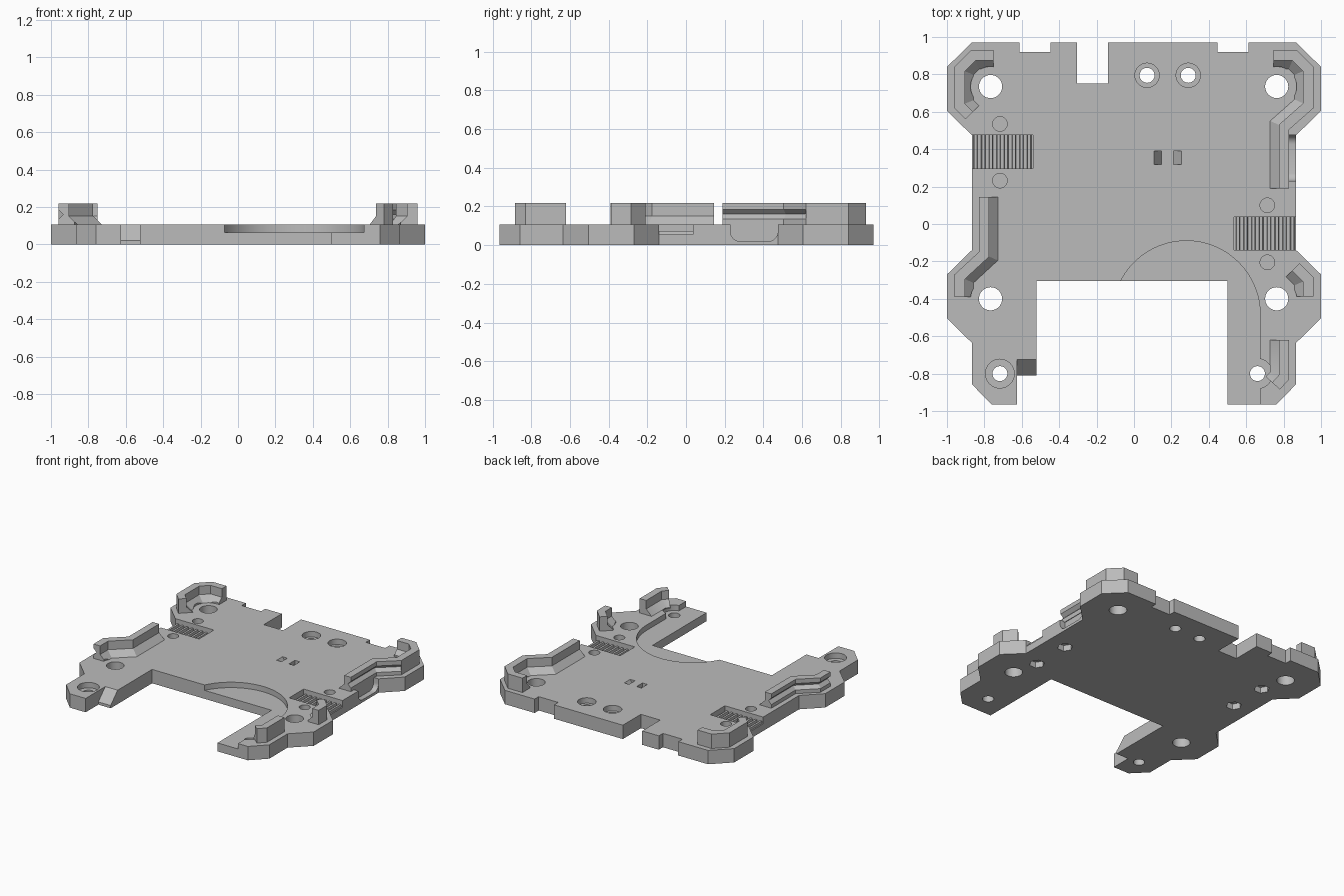
import bpy, bmesh, math
from mathutils import Vector, Matrix

if "Cube" in bpy.data.objects:
    bpy.data.objects.remove(bpy.data.objects["Cube"], do_unlink=True)

grey = bpy.data.materials.new("plain grey")
grey.use_nodes = True
grey.diffuse_color = (0.5, 0.5, 0.5, 1)
grey.node_tree.nodes["Principled BSDF"].inputs["Base Color"].default_value = (0.5, 0.5, 0.5, 1)

TOP, RIM = 0.107, 0.218
ALONG_X = Matrix(((0, 0, 1, 0), (1, 0, 0, 0), (0, 1, 0, 0), (0, 0, 0, 1)))   # profile in y, z
ALONG_Y = Matrix(((1, 0, 0, 0), (0, 0, 1, 0), (0, 1, 0, 0), (0, 0, 0, 1)))   # profile in x, z


def finish(name, bm):
    bmesh.ops.recalc_face_normals(bm, faces=bm.faces[:])
    mesh = bpy.data.meshes.new(name)
    bm.to_mesh(mesh)
    bm.free()
    mesh.materials.append(grey)
    ob = bpy.data.objects.new(name, mesh)
    bpy.context.collection.objects.link(ob)
    return ob


def prism(name, pts, low, high, turn=Matrix()):
    """Extrude a closed outline from low to high, then turn it."""
    bm = bmesh.new()
    face = bm.faces.new([bm.verts.new((x, y, low)) for x, y in pts])
    new = bmesh.ops.extrude_face_region(bm, geom=[face])["geom"]
    bmesh.ops.translate(bm, vec=(0, 0, high - low),
                        verts=[v for v in new if isinstance(v, bmesh.types.BMVert)])
    bm.transform(turn)
    return finish(name, bm)


def ring(x, y, r, n=32, start=0.0, sweep=math.tau):
    return [(x + r * math.cos(start + sweep * i / n), y + r * math.sin(start + sweep * i / n))
            for i in range(n)]


def box(x0, x1, y0, y1):
    return [(x0, y0), (x1, y0), (x1, y1), (x0, y1)]


def sweep(name, path, section):
    """Run a section (inward distance, height) along a path with mitred corners."""
    pts = [Vector(p) for p in path]
    dirs = [(b - a).normalized() for a, b in zip(pts, pts[1:])]
    bm = bmesh.new()
    loops = []
    for i, p in enumerate(pts):
        a, b = dirs[max(i - 1, 0)], dirs[min(i, len(dirs) - 1)]
        na, nb = Vector((-a.y, a.x)), Vector((-b.y, b.x))
        miter = (na + nb) / (1 + na.dot(nb))
        loops.append([bm.verts.new((*(p + miter * d), z)) for d, z in section])
    n = len(section)
    for l, m in zip(loops, loops[1:]):
        for k in range(n):
            bm.faces.new((l[k], l[(k + 1) % n], m[(k + 1) % n], m[k]))
    bm.faces.new(loops[0])
    bm.faces.new(loops[-1])
    return finish(name, bm)


def cut(target, cutter):
    cutter.hide_render = True
    mod = target.modifiers.new("cut", "BOOLEAN")
    mod.operation, mod.solver, mod.object = "DIFFERENCE", "EXACT", cutter
    bpy.context.view_layer.objects.active = target
    bpy.ops.object.modifier_apply(modifier=mod.name)
    bpy.data.objects.remove(cutter, do_unlink=True)


def bore(target, x, y, r, low, high, n=32):
    cut(target, prism("bore", ring(x, y, r, n), low, high))


# Base plate with notched back edge and two front arms
right_side = [(0.5, -0.305), (0.5, -0.965), (0.76, -0.965), (0.867, -0.857), (0.867, -0.635),
              (1, -0.505), (1, -0.27), (0.867, -0.14), (0.867, 0.475), (1, 0.605), (1, 0.84),
              (0.867, 0.97), (0.613, 0.97), (0.613, 0.92), (0.447, 0.92), (0.447, 0.97)]
left_side = [(-x, y) for x, y in reversed(right_side[3:])]
outline = (right_side + [(-0.14, 0.97), (-0.14, 0.75), (-0.305, 0.75), (-0.305, 0.97)] + left_side
           + [(-0.76, -0.965), (-0.625, -0.965), (-0.625, -0.81), (-0.52, -0.81), (-0.52, -0.305)])
plate = prism("base_plate", outline, 0, TOP)

# Ramp beside the left front arm
cut(plate, prism("ramp", [(-0.9, -0.07), (-0.725, TOP), (-0.725, 0.3), (-0.9, 0.3)],
                 -0.625, -0.4, ALONG_X))

# Round recess running down the right front arm
arc = ring(0.28, -0.485, 0.395, 48, 0, math.pi)
cut(plate, prism("recess", arc + [(-0.115, -1.1), (0.675, -1.1)], 0.065, 0.3))
bore(plate, 0.66, -0.8, 0.08, 0.065, 0.3)

# Corner holes, counterbored holes and blind holes with nut pockets
corners = [(x, y) for x in (-0.767, 0.763) for y in (0.735, -0.4)]
for x, y in corners:
    bore(plate, x, y, 0.062, -0.1, 0.3)
for x, y, r in [(0.07, 0.795, 0.065), (0.29, 0.795, 0.065), (-0.717, -0.8, 0.077), (0.66, -0.8, 0)]:
    bore(plate, x, y, 0.04, -0.1, 0.3)
    if r:
        bore(plate, x, y, r, 0.065, 0.3)
for x, y in [(-0.717, 0.535), (-0.717, 0.232), (0.713, 0.1), (0.713, -0.205)]:
    bore(plate, x, y, 0.039, 0.055, 0.3)
    bore(plate, x, y, 0.055, -0.1, 0.045, 6)


# Tie channels: two sloped mouths joined under a bridge
def channel(mid, c, turn):
    half = [(0.085, 0.125), (0.03, 0.04)]
    roof = [(0.032, 0.075), (0.032, 0.125)]
    side = [(mid + d, z) for d, z in half] + [(mid - d, z) for d, z in reversed(half)]
    side += [(mid - d, z) for d, z in reversed(roof)] + [(mid + d, z) for d, z in roof]
    cut(plate, prism("channel", side, c - 0.036, c + 0.036, turn))


channel(0.61, -0.072, ALONG_X)
channel(0.18, 0.355, ALONG_Y)
channel(-0.575, 0.07, ALONG_Y)

# Belt slots with teeth
for name, x0, x1, y0, y1 in [("left", -0.867, -0.54, 0.297, 0.477), ("right", 0.535, 0.867, -0.14, 0.037)]:
    a, b = (x0 - 0.1, x1) if x0 < 0 else (x0, x1 + 0.1)
    cut(plate, prism("slot", box(a, b, y0, y1), 0.055, 0.3))
    pitch = (x1 - x0) / 8
    for i in range(8):
        x = x0 + pitch * (i + 0.5)
        tooth = [(x - 0.012, 0.05), (x + 0.012, 0.05), (x + 0.008, 0.073), (x - 0.008, 0.073)]
        prism(f"{name}_belt_tooth_{i + 1}", tooth, y0, y1, ALONG_Y)

# Rounded scoops in both sides
for side, y0, y1 in [(1, 0.23, 0.475), (-1, -0.14, 0.105)]:
    r = 0.05
    bottom = (ring(y0 + r, 0.02 + r, r, 8, math.pi, math.pi / 2)
              + ring(y1 - r, 0.02 + r, r, 8, 1.5 * math.pi, math.pi / 2))
    x0, x1 = sorted((0.825 * side, 0.95 * side))
    cut(plate, prism("scoop", bottom + [(y1, 0.07), (y1, 0.3), (y0, 0.3)], x0, x1, ALONG_X))

# Raised corner walls with a sloped inner foot
section = [(0, 0.1), (0.102, 0.1), (0.102, TOP), (0.056, 0.152), (0.056, RIM), (0, RIM)]
paths = {
    "back_right_wall": [(0.83, 0.19), (0.83, 0.505), (0.96, 0.62), (0.96, 0.84), (0.87, 0.93), (0.745, 0.93)],
    "back_left_wall": [(-0.75, 0.93), (-0.87, 0.93), (-0.96, 0.84), (-0.96, 0.62), (-0.9, 0.56)],
    "front_left_wall": [(-0.83, 0.145), (-0.83, -0.15), (-0.96, -0.27), (-0.96, -0.39)],
    "front_right_wall": [(0.96, -0.387), (0.96, -0.285), (0.885, -0.21)],
    "right_arm_wall": [(0.78, -0.885), (0.83, -0.83), (0.83, -0.62)],
}
groove = [(-0.02, 0.115), (0.025, 0.16), (-0.02, 0.205)]
walls = {name: sweep(name, path, section) for name, path in paths.items()}
cut(walls["back_right_wall"],
    sweep("groove", [(0.83, 0.1)] + paths["back_right_wall"][1:3], groove))
cut(walls["front_left_wall"],
    sweep("groove", [(-0.83, 0.2)] + paths["front_left_wall"][1:3] + [(-0.96, -0.45)], groove))

# Clear the wall feet around the corner holes
for wall in walls.values():
    for x, y in corners:
        middle = sum((Vector(c) for c in wall.bound_box), Vector()) / 8
        if (middle.xy - Vector((x, y))).length < 0.5:
            bore(wall, x, y, 0.107, 0.05, 0.3)

# Smooth the bores, keep the edges sharp
bpy.ops.object.select_all(action="DESELECT")
for ob in [plate, *walls.values()]:
    ob.select_set(True)
bpy.context.view_layer.objects.active = plate
bpy.ops.object.shade_smooth_by_angle(angle=math.radians(30))
